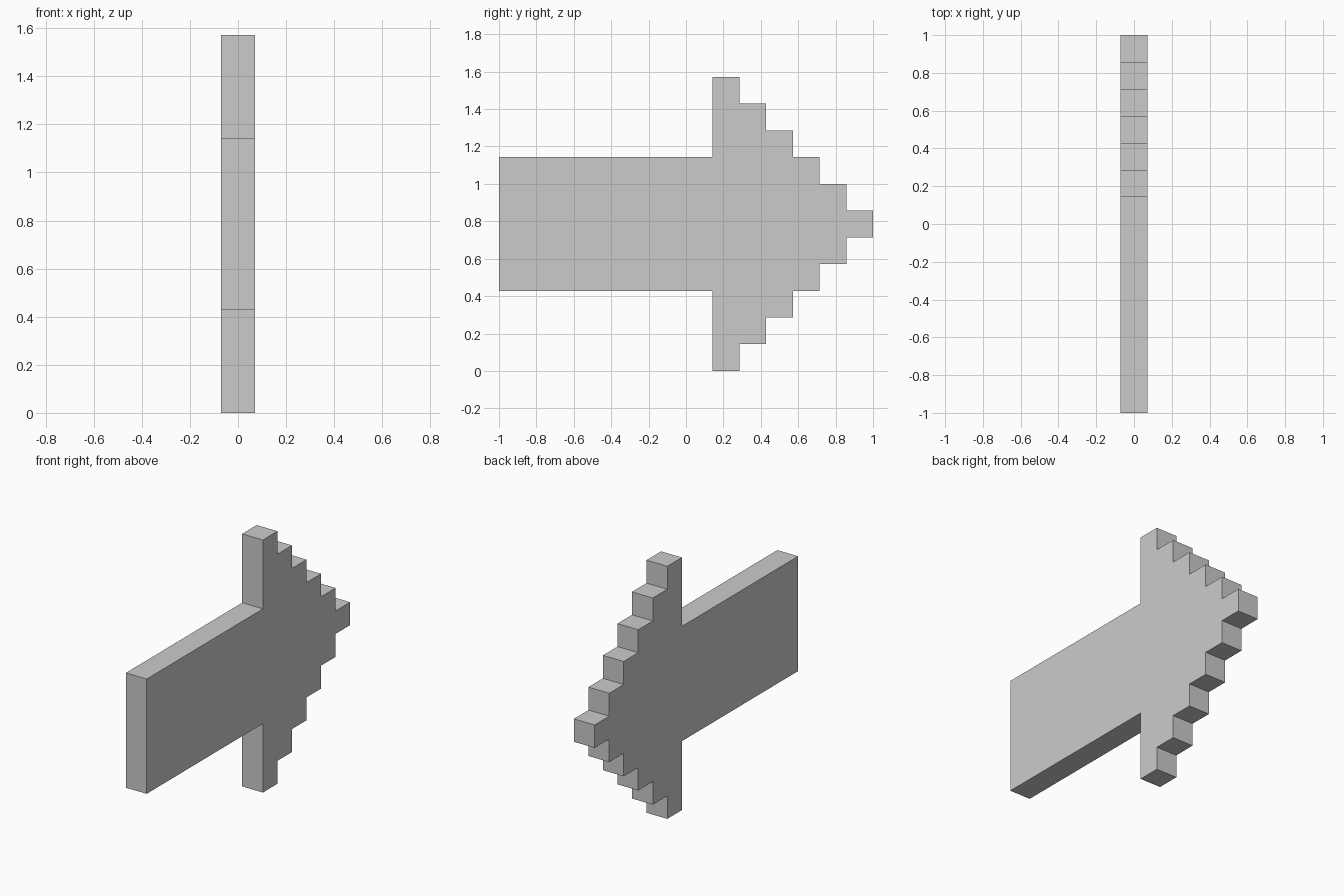
import bpy
import bmesh

if "Cube" in bpy.data.objects:
    bpy.data.objects.remove(bpy.data.objects["Cube"])

U = 1 / 7        # one block of the stepped design
HEIGHT = 11      # total height in blocks

# Upper half of the outline (y, z) in blocks: shaft, then stepped head
upper = [(-7, 8), (1, 8)]
for i in range(6):
    upper += [(1 + i, HEIGHT - i), (2 + i, HEIGHT - i)]

# Mirror the upper half to close the outline
outline = upper + [(y, HEIGHT - z) for y, z in reversed(upper)]

# Extrude the outline one block thick along x
bm = bmesh.new()
face = bm.faces.new([bm.verts.new((-U / 2, y * U, z * U)) for y, z in outline])
extruded = bmesh.ops.extrude_face_region(bm, geom=[face])
moved = [g for g in extruded["geom"] if isinstance(g, bmesh.types.BMVert)]
bmesh.ops.translate(bm, verts=moved, vec=(U, 0, 0))
bmesh.ops.recalc_face_normals(bm, faces=bm.faces)

mesh = bpy.data.meshes.new("stepped_arrow")
bm.to_mesh(mesh)
bm.free()
arrow = bpy.data.objects.new("stepped_arrow", mesh)
bpy.context.collection.objects.link(arrow)
